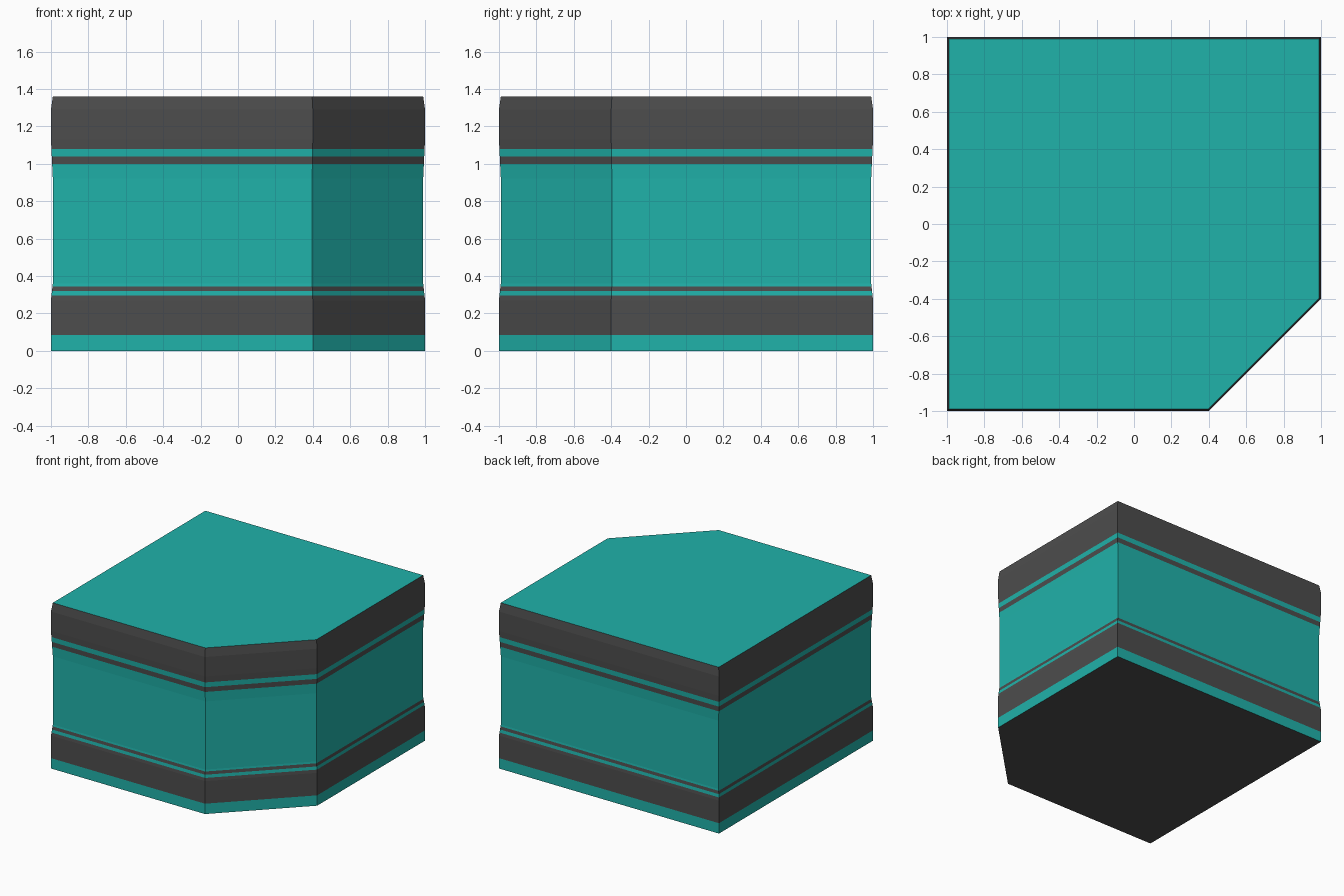
import bpy, bmesh

if "Cube" in bpy.data.objects:
    bpy.data.objects.remove(bpy.data.objects["Cube"])

def material(name, rgb):
    m = bpy.data.materials.new(name)
    m.diffuse_color = (*rgb, 1)
    m.use_nodes = True
    m.node_tree.nodes["Principled BSDF"].inputs["Base Color"].default_value = m.diffuse_color
    return m

teal = material("teal", (0.0144, 0.445, 0.402))
dark = material("dark grey", (0.0742, 0.0742, 0.0742))

# Square footprint with the front right corner cut off
outline = [(-1, -1), (0.4, -1), (1, -0.4), (1, 1), (-1, 1)]
# Side profile: (height, scale)
profile = [(0, 1), (0.27, 1), (0.36, 0.99), (0.92, 0.99),
           (1.13, 1), (1.29, 1), (1.36, 0.99)]
# Dark stripes: (bottom, top)
stripes = [(0.085, 0.295), (0.32, 0.345), (1.0, 1.04), (1.08, 1.36)]

def scale_at(z):
    for (z0, s0), (z1, s1) in zip(profile, profile[1:]):
        if z <= z1:
            return s0 + (s1 - s0) * (z - z0) / (z1 - z0)
    return profile[-1][1]

levels = sorted({z for z, _ in profile} | {z for s in stripes for z in s})

# Walls, one ring of faces per level
bm = bmesh.new()
rings = [[bm.verts.new((x * scale_at(z), y * scale_at(z), z)) for x, y in outline]
         for z in levels]
n = len(outline)
for i, (a, b) in enumerate(zip(rings, rings[1:])):
    mid = (levels[i] + levels[i + 1]) / 2
    is_dark = any(lo < mid < hi for lo, hi in stripes)
    for k in range(n):
        f = bm.faces.new((a[k], a[(k + 1) % n], b[(k + 1) % n], b[k]))
        f.material_index = int(is_dark)

# Dark underside and teal top
bm.faces.new(rings[0][::-1]).material_index = 1
bm.faces.new(rings[-1]).material_index = 0

mesh = bpy.data.meshes.new("striped_block")
bm.to_mesh(mesh)
bm.free()
mesh.materials.append(teal)
mesh.materials.append(dark)
block = bpy.data.objects.new("striped_block", mesh)
bpy.context.collection.objects.link(block)
